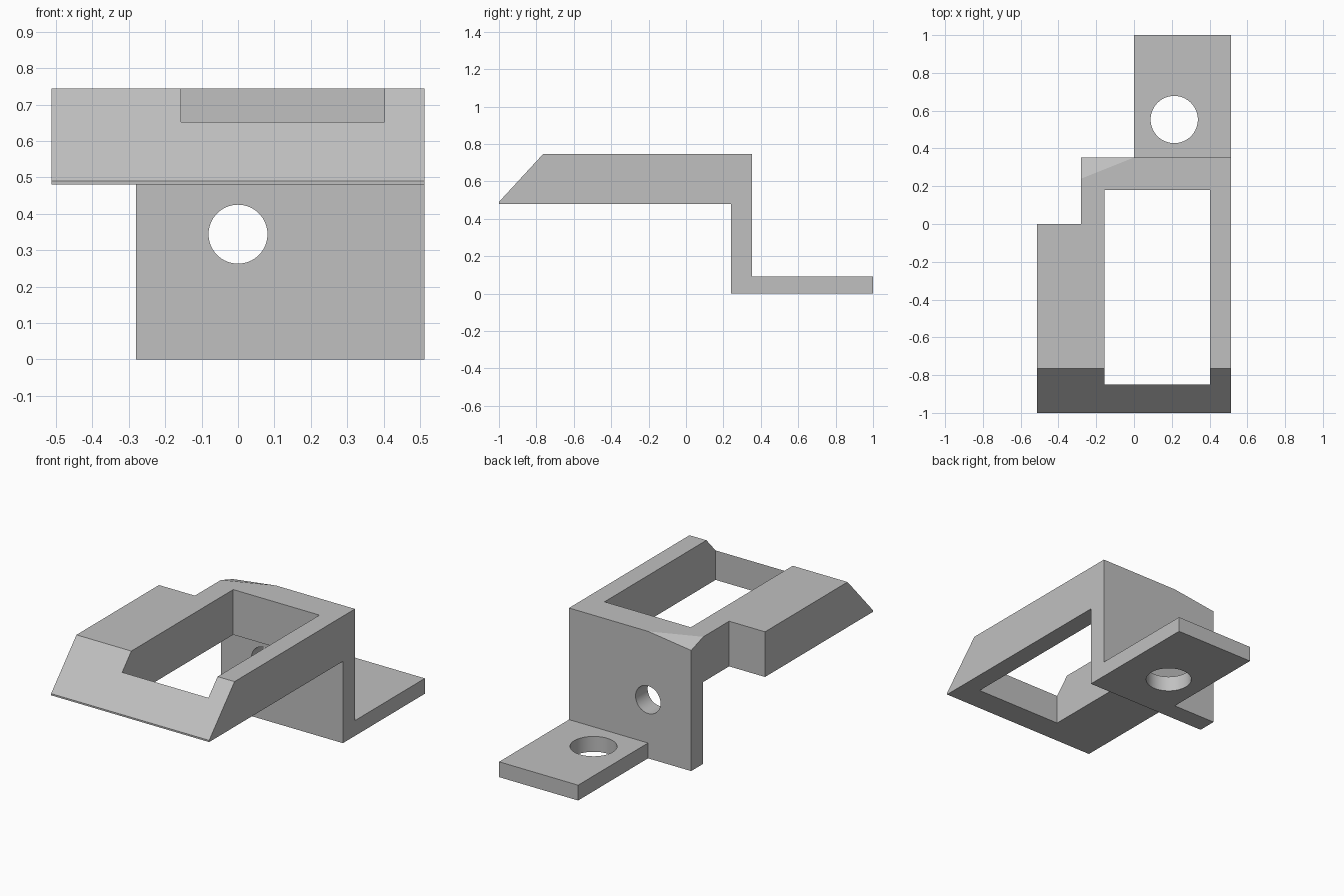
import bpy, bmesh, math
from mathutils import Matrix, Vector

old = bpy.data.objects.get("Cube")
if old:
    bpy.data.objects.remove(old, do_unlink=True)

grey = bpy.data.materials.new("plain grey")
grey.use_nodes = True
colour = (0.53, 0.53, 0.53, 1)
grey.diffuse_color = colour
grey.node_tree.nodes["Principled BSDF"].inputs["Base Color"].default_value = colour

LEFT, RIGHT = 0.513, -0.513      # side faces of the bracket
WALL_FRONT, WALL_BACK = 0.24, 0.352
TOP, UNDERSIDE = 0.745, 0.48
STEP = -0.28                     # right side of the upright wall


def make(name, bm):
    bmesh.ops.recalc_face_normals(bm, faces=bm.faces)
    mesh = bpy.data.meshes.new(name)
    bm.to_mesh(mesh)
    bm.free()
    mesh.materials.append(grey)
    obj = bpy.data.objects.new(name, mesh)
    bpy.context.collection.objects.link(obj)
    return obj


def box(name, lo, hi):
    bm = bmesh.new()
    bmesh.ops.create_cube(bm, size=1)
    for v in bm.verts:
        v.co = [l if c < 0 else h for c, l, h in zip(v.co, lo, hi)]
    return make(name, bm)


def cylinder(name, centre, radius, axis):
    bm = bmesh.new()
    turn = Matrix.Rotation(math.pi / 2, 4, 'X') if axis == 'Y' else Matrix()
    bmesh.ops.create_cone(bm, cap_ends=True, segments=64, radius1=radius,
                          radius2=radius, depth=0.4,
                          matrix=Matrix.Translation(centre) @ turn)
    return make(name, bm)


def cut(obj, cutter):
    mod = obj.modifiers.new("cut", 'BOOLEAN')
    mod.operation = 'DIFFERENCE'
    mod.solver = 'EXACT'
    mod.object = cutter
    cutter.hide_render = True
    bpy.context.view_layer.objects.active = obj
    bpy.ops.object.modifier_apply(modifier=mod.name)
    bpy.data.objects.remove(cutter, do_unlink=True)


# Frame and upright wall: one side profile (y, z) extruded across the width
profile = [(-1, UNDERSIDE), (-1, 0.49), (-0.765, TOP), (WALL_BACK, TOP),
           (WALL_BACK, 0), (WALL_FRONT, 0), (WALL_FRONT, UNDERSIDE)]
bm = bmesh.new()
side = bm.faces.new([bm.verts.new((RIGHT, y, z)) for y, z in profile])
grown = bmesh.ops.extrude_face_region(bm, geom=[side])["geom"]
bmesh.ops.translate(bm, vec=(LEFT - RIGHT, 0, 0),
                    verts=[g for g in grown if isinstance(g, bmesh.types.BMVert)])
frame = make("frame_and_wall", bm)

# Rear notch, window and wall hole
cut(frame, box("notch_cutter", (-1, 0, -0.5), (STEP, 1, 1)))
cut(frame, box("window_cutter", (-0.157, -0.85, 0.3), (0.403, 0.18, 1)))
cut(frame, cylinder("wall_hole_cutter", (0, 0.3, 0.344), 0.081, 'Y'))

# Shallow sloped facet on the rear right corner
a = Vector((0, WALL_BACK, TOP))
b = Vector((STEP, WALL_FRONT, TOP))
c = Vector((STEP, WALL_BACK, TOP - 0.037))
along, down = (b - a) / 2, (c - (a + b) / 2) * 3
bm = bmesh.new()
for p in (a - along, b + along, a - along + down, b + along + down):
    bm.verts.new(p)
    bm.verts.new(p + Vector((0, 0, 0.3)))
bmesh.ops.convex_hull(bm, input=bm.verts)
cut(frame, make("corner_cutter", bm))

# Mounting foot with its bolt hole
foot = box("mounting_foot", (0, WALL_BACK, 0), (LEFT, 1, 0.09))
cut(foot, cylinder("foot_hole_cutter", (0.213, 0.553, 0.045), 0.125, 'Z'))

# Smooth hole walls, sharp edges elsewhere
for obj in (frame, foot):
    bpy.ops.object.select_all(action='DESELECT')
    obj.select_set(True)
    bpy.context.view_layer.objects.active = obj
    bpy.ops.object.shade_smooth_by_angle(angle=math.radians(8))
